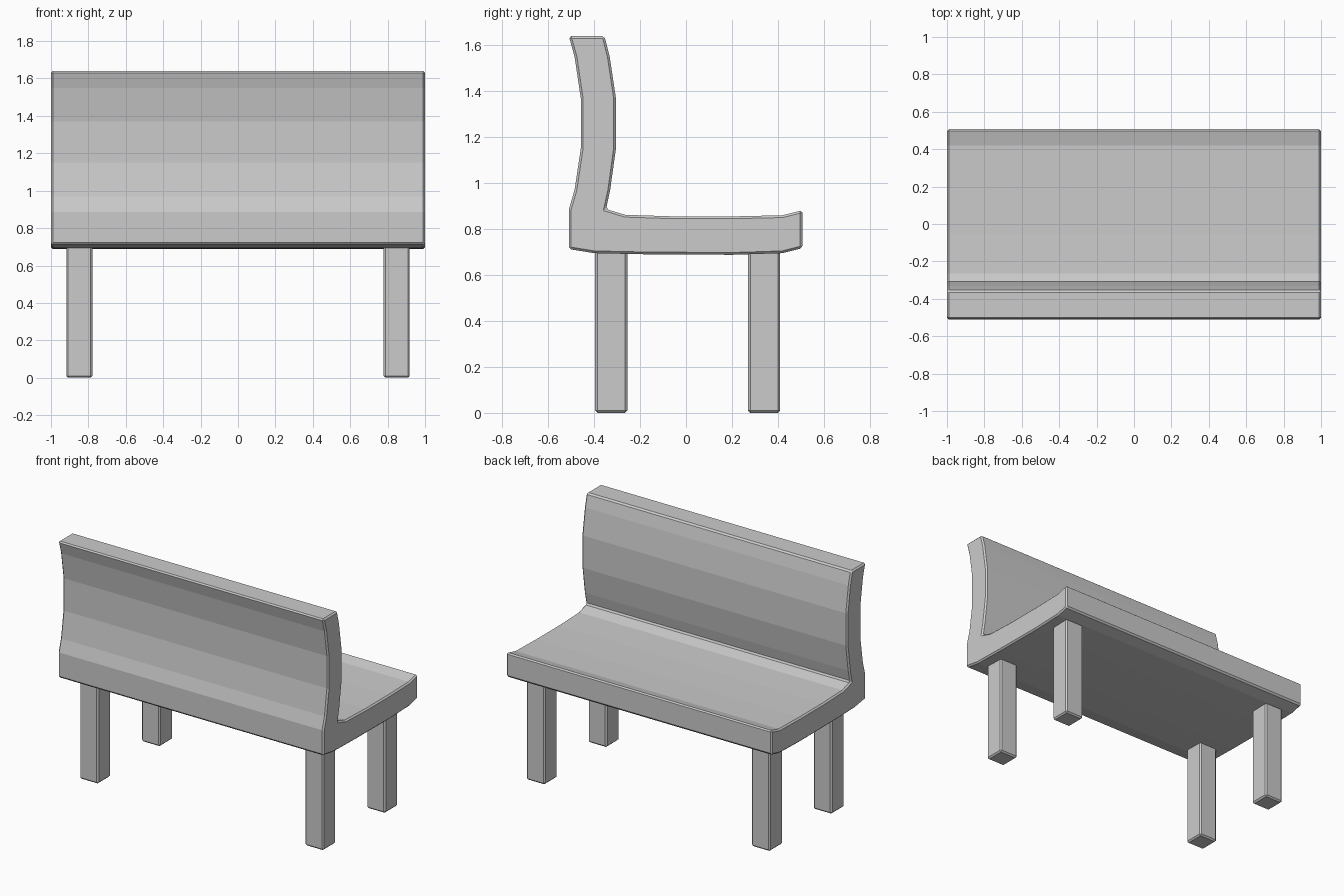
import bpy, bmesh, math

if "Cube" in bpy.data.objects:
    bpy.data.objects.remove(bpy.data.objects["Cube"])


def finish(name, bm):
    """Turn a bmesh into an object with a slim chamfer on its sharp edges."""
    bmesh.ops.recalc_face_normals(bm, faces=bm.faces)
    mesh = bpy.data.meshes.new(name)
    bm.to_mesh(mesh)
    bm.free()
    ob = bpy.data.objects.new(name, mesh)
    bpy.context.collection.objects.link(ob)
    bev = ob.modifiers.new("edge_chamfer", 'BEVEL')
    bev.width = 0.01
    bev.segments = 1
    bev.limit_method = 'ANGLE'
    bev.angle_limit = math.radians(40)
    return ob


def extrude_x(name, profile, x0, x1):
    """Extrude a closed (y, z) profile along x."""
    bm = bmesh.new()
    face = bm.faces.new([bm.verts.new((x0, y, z)) for y, z in profile])
    ext = bmesh.ops.extrude_face_region(bm, geom=[face], use_keep_orig=True)
    verts = [g for g in ext["geom"] if isinstance(g, bmesh.types.BMVert)]
    bmesh.ops.translate(bm, verts=verts, vec=(x1 - x0, 0, 0))
    return finish(name, bm)


# Seat and curved backrest as one continuous profile
back = [(-0.51, 1.64), (-0.485, 1.55), (-0.458, 1.37), (-0.458, 1.15),
        (-0.485, 0.97), (-0.51, 0.885), (-0.51, 0.713)]
underside = [(-0.40, 0.695), (-0.17, 0.69), (0.2, 0.688), (0.42, 0.695), (0.507, 0.717)]
seat_top = [(0.507, 0.882), (0.42, 0.86), (0.2, 0.855), (-0.05, 0.855), (-0.265, 0.862)]
back_inner = [(-0.348, 0.887), (-0.33, 0.97), (-0.305, 1.15), (-0.305, 1.37),
              (-0.332, 1.55), (-0.355, 1.64)]
extrude_x("seat_and_backrest", back + underside + seat_top + back_inner, -1.0, 1.0)

# Four square legs, tops sunk into the seat
for row, (y0, y1) in (("front", (-0.395, -0.255)), ("rear", (0.27, 0.41))):
    for side, sx in (("left", -1), ("right", 1)):
        section = [(y0, 0), (y1, 0), (y1, 0.73), (y0, 0.73)]
        extrude_x(f"{row}_{side}_leg", section, sx * 0.848 - 0.07, sx * 0.848 + 0.07)
